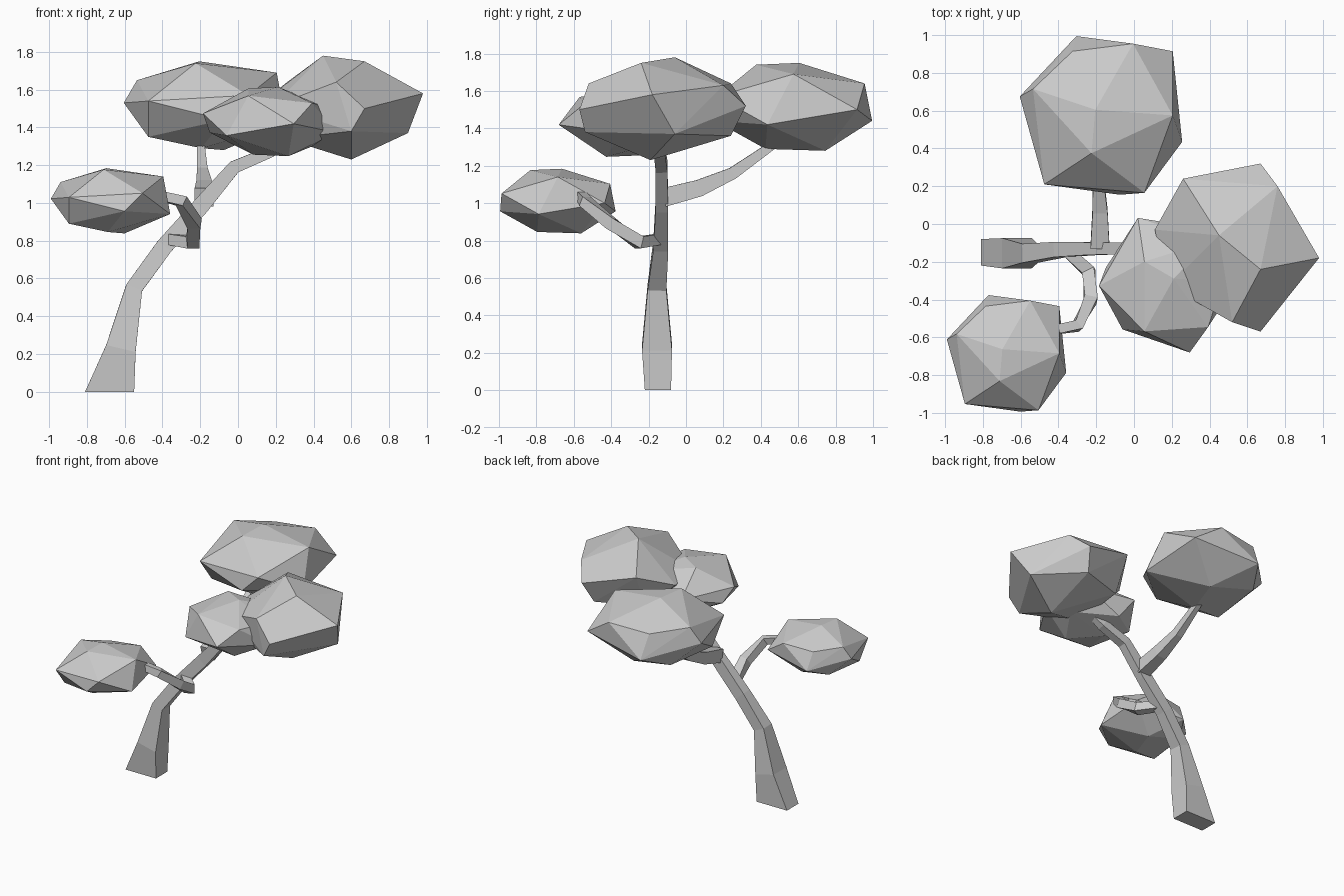
import bpy
import bmesh
from math import radians
from mathutils import Matrix, Vector

cube = bpy.data.objects.get("Cube")
if cube:
    bpy.data.objects.remove(cube, do_unlink=True)

grey = bpy.data.materials.new("plain_grey")
grey.use_nodes = True
shade = (0.6, 0.6, 0.6, 1)
grey.diffuse_color = shade
grey.node_tree.nodes["Principled BSDF"].inputs["Base Color"].default_value = shade


def finish(name, bm):
    """Turn a bmesh into a flat shaded object."""
    bmesh.ops.recalc_face_normals(bm, faces=bm.faces)
    mesh = bpy.data.meshes.new(name)
    bm.to_mesh(mesh)
    bm.free()
    mesh.materials.append(grey)
    obj = bpy.data.objects.new(name, mesh)
    bpy.context.collection.objects.link(obj)
    return obj


def limb(name, stations, ref, first=None):
    """Sweep a four-sided section along (x, y, z, half side, half up)."""
    bm = bmesh.new()
    centres = [Vector(s[:3]) for s in stations]
    rings = []
    for i, (centre, station) in enumerate(zip(centres, stations)):
        ahead = centres[min(i + 1, len(centres) - 1)]
        behind = centres[max(i - 1, 0)]
        along = (ahead - behind).normalized()
        if i == 0 and first:
            along = Vector(first)
        side = along.cross(Vector(ref)).normalized()
        up = side.cross(along)
        a, b = side * station[3], up * station[4]
        corners = (a + b, b - a, -a - b, a - b)
        rings.append([bm.verts.new(centre + c) for c in corners])
    for low, high in zip(rings, rings[1:]):
        for k in range(4):
            n = (k + 1) % 4
            bm.faces.new((low[k], low[n], high[n], high[k]))
    bm.faces.new(rings[0])
    bm.faces.new(rings[-1])
    return finish(name, bm)


def crown(name, points, centre=(0, 0, 0), size=1.0, turn=0):
    """Faceted leaf clump: the convex hull of a few corner points."""
    bm = bmesh.new()
    for p in points:
        bm.verts.new(p)
    hull = bmesh.ops.convex_hull(bm, input=bm.verts)
    inside = [g for g in hull["geom_interior"] if isinstance(g, bmesh.types.BMVert)]
    bmesh.ops.delete(bm, geom=inside, context="VERTS")
    bm.transform(Matrix.Translation(centre)
                 @ Matrix.Rotation(radians(turn), 4, "Z")
                 @ Matrix.Scale(size, 4))
    return finish(name, bm)


# Leaning trunk
limb("trunk", [
    (-.68, -.15, 0, .13, .07),
    (-.62, -.155, .23, .08, .08),
    (-.55, -.155, .55, .045, .05),
    (-.39, -.135, .77, .045, .04),
    (-.2, -.13, .98, .045, .033),
    (-.02, -.13, 1.19, .035, .032),
    (.17, -.14, 1.27, .03, .03),
    (.3, -.17, 1.37, .02, .02),
], ref=(0, 1, 0), first=(0, 0, 1))

# Side branches
limb("back_branch", [
    (-.18, -.12, 1.03, .05, .05),
    (-.18, .07, 1.08, .04, .045),
    (-.19, .25, 1.16, .028, .032),
    (-.2, .52, 1.35, .016, .02),
], ref=(0, 0, 1))
limb("front_branch", [
    (-.37, -.13, .81, .03, .028),
    (-.24, -.25, .79, .035, .033),
    (-.23, -.4, .89, .035, .033),
    (-.3, -.54, 1.01, .028, .028),
    (-.42, -.56, 1.04, .025, .025),
    (-.52, -.6, 1.04, .02, .02),
], ref=(0, 0, 1))

# Three crowns share one clump shape
clump = [
    (-.03, .03, .23), (-.05, -.2, .22), (-.13, .42, -.08), (-.15, .34, .1),
    (.17, .38, .12), (.38, .34, -.02), (.38, 0, .17), (.43, -.14, -.1),
    (.23, -.41, .05), (.1, -.42, -.08), (-.3, -.365, .02), (-.43, .1, .01),
    (-.36, .14, .13), (-.02, -.15, -.23), (.1, .17, -.24), (-.25, .22, -.16),
    (-.3, -.22, -.17),
]
crown("back_crown", clump, (-.175, .575, 1.52))
crown("front_crown", clump, (-.675, -.685, 1.015), .735)
crown("middle_crown", clump, (.18, -.3, 1.435), .78, -115)

# Larger, taller crown at the end of the trunk
crown("end_crown", [
    (.45, -.06, 1.78), (.67, -.24, 1.75), (.52, -.52, 1.64), (.67, -.57, 1.5),
    (.98, -.18, 1.58), (.67, .32, 1.52), (.26, .24, 1.64), (.76, .2, 1.63),
    (.9, -.06, 1.37), (.6, -.54, 1.38), (.6, -.19, 1.23), (.18, -.33, 1.51),
    (.11, -.03, 1.52), (.25, -.3, 1.34), (.27, .12, 1.37), (.62, .24, 1.36),
])
